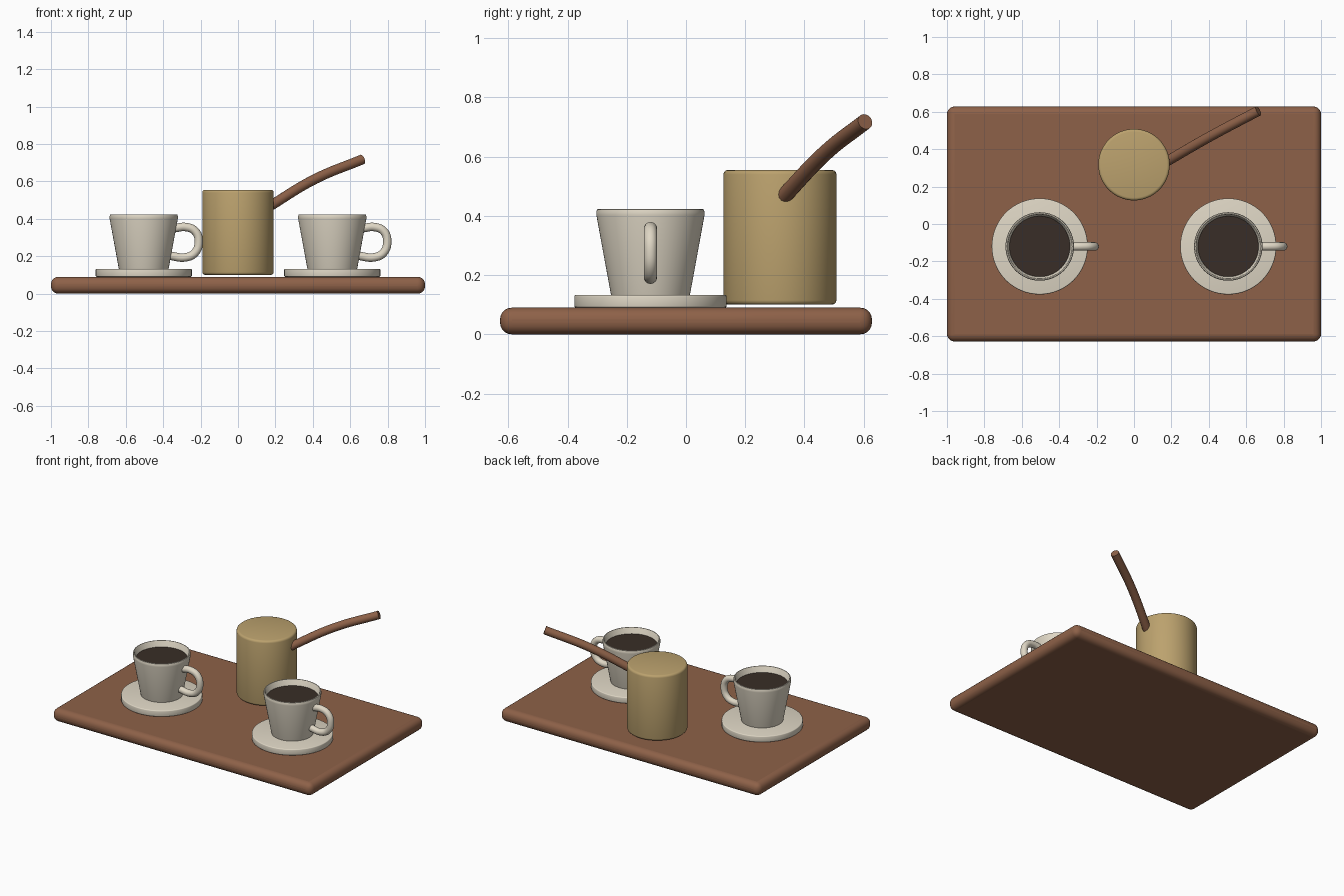
import bpy, bmesh, math

if "Cube" in bpy.data.objects:
    bpy.data.objects.remove(bpy.data.objects["Cube"])


def material(name, rgb):
    m = bpy.data.materials.new(name)
    m.diffuse_color = (*rgb, 1)
    m.use_nodes = True
    m.node_tree.nodes["Principled BSDF"].inputs["Base Color"].default_value = m.diffuse_color
    return m


WOOD = material("wood", (0.27, 0.12, 0.065))
BRASS = material("brass", (0.50, 0.36, 0.155))
CREAM = material("cream", (0.74, 0.68, 0.56))
COFFEE = material("dark_coffee", (0.04, 0.027, 0.02))


def smooth(ob, mat):
    ob.data.materials.append(mat)
    bpy.ops.object.select_all(action='DESELECT')
    ob.select_set(True)
    bpy.context.view_layer.objects.active = ob
    bpy.ops.object.shade_smooth_by_angle(angle=math.radians(35))
    return ob


def lathe(name, profile, loc, mat, steps=64):
    """Spin (radius, z) points around the vertical axis."""
    bm = bmesh.new()
    vs = [bm.verts.new((r, 0, z)) for r, z in profile]
    edges = [bm.edges.new(p) for p in zip(vs, vs[1:])]
    bmesh.ops.spin(bm, geom=vs + edges, cent=(0, 0, 0), axis=(0, 0, 1),
                   angle=math.tau, steps=steps)
    bmesh.ops.remove_doubles(bm, verts=bm.verts, dist=1e-4)
    bmesh.ops.recalc_face_normals(bm, faces=bm.faces)
    me = bpy.data.meshes.new(name)
    bm.to_mesh(me)
    bm.free()
    ob = bpy.data.objects.new(name, me)
    ob.location = loc
    bpy.context.collection.objects.link(ob)
    return smooth(ob, mat)


def disc_profile(r, z0, z1, b):
    """Solid cylinder profile with rounded rims."""
    arc = [(b * math.sin(i * math.pi / 6), b * math.cos(i * math.pi / 6)) for i in range(4)]
    low = [(r - b + s, z0 + b - c) for s, c in arc]
    high = [(r - b + s, z1 - b + c) for s, c in reversed(arc)]
    return [(0, z0)] + low + high + [(0, z1)]


def tube(name, points, radius, loc, mat):
    """Round bar along a smooth path."""
    cu = bpy.data.curves.new(name, 'CURVE')
    cu.dimensions = '3D'
    cu.bevel_depth, cu.bevel_resolution = radius, 6
    cu.use_fill_caps = True
    sp = cu.splines.new('BEZIER')
    sp.resolution_u = 8
    sp.bezier_points.add(len(points) - 1)
    for bp, co in zip(sp.bezier_points, points):
        bp.co = co
        bp.handle_left_type = bp.handle_right_type = 'AUTO'
    ob = bpy.data.objects.new(name, cu)
    ob.location = loc
    bpy.context.collection.objects.link(ob)
    bpy.ops.object.select_all(action='DESELECT')
    ob.select_set(True)
    bpy.context.view_layer.objects.active = ob
    bpy.ops.object.convert(target='MESH')
    return smooth(bpy.context.view_layer.objects.active, mat)


# Tray: rounded slab
bpy.ops.mesh.primitive_cube_add(size=1, location=(0, 0, 0.045))
tray = bpy.context.object
tray.name = "tray"
tray.scale = (2, 1.256, 0.09)
bpy.ops.object.transform_apply(location=False, rotation=False, scale=True)
bev = tray.modifiers.new("round_edges", 'BEVEL')
bev.width, bev.segments = 0.04, 5
smooth(tray, WOOD)

# Two cups on saucers
CUP = [(0, 0.131), (0.132, 0.131), (0.134, 0.137), (0.1825, 0.402), (0.183, 0.412),
       (0.180, 0.422), (0.174, 0.423), (0.170, 0.418), (0.123, 0.155), (0, 0.155)]
HANDLE = [(0.164, 0, 0.350), (0.225, 0, 0.356), (0.275, 0, 0.334), (0.294, 0, 0.277),
          (0.272, 0, 0.217), (0.222, 0, 0.194), (0.138, 0, 0.203)]
for side, x in (("left", -0.504), ("right", 0.504)):
    loc = (x, -0.12, 0)
    lathe(side + "_saucer", disc_profile(0.257, 0.09, 0.133, 0.006), loc, CREAM)
    lathe(side + "_cup", CUP, loc, CREAM)
    lathe(side + "_coffee", [(0, 0.376), (0.161, 0.376), (0.162, 0.383), (0, 0.383)], loc, COFFEE)
    tube(side + "_cup_handle", HANDLE, 0.0225, loc, CREAM)

# Coffee pot with its long curved handle
lathe("pot", disc_profile(0.191, 0.10, 0.555, 0.015), (0, 0.317, 0), BRASS)
tube("pot_handle", [(0.15, 0.320, 0.455), (0.41, 0.470, 0.612), (0.665, 0.605, 0.718)],
     0.027, (0, 0, 0), WOOD)
